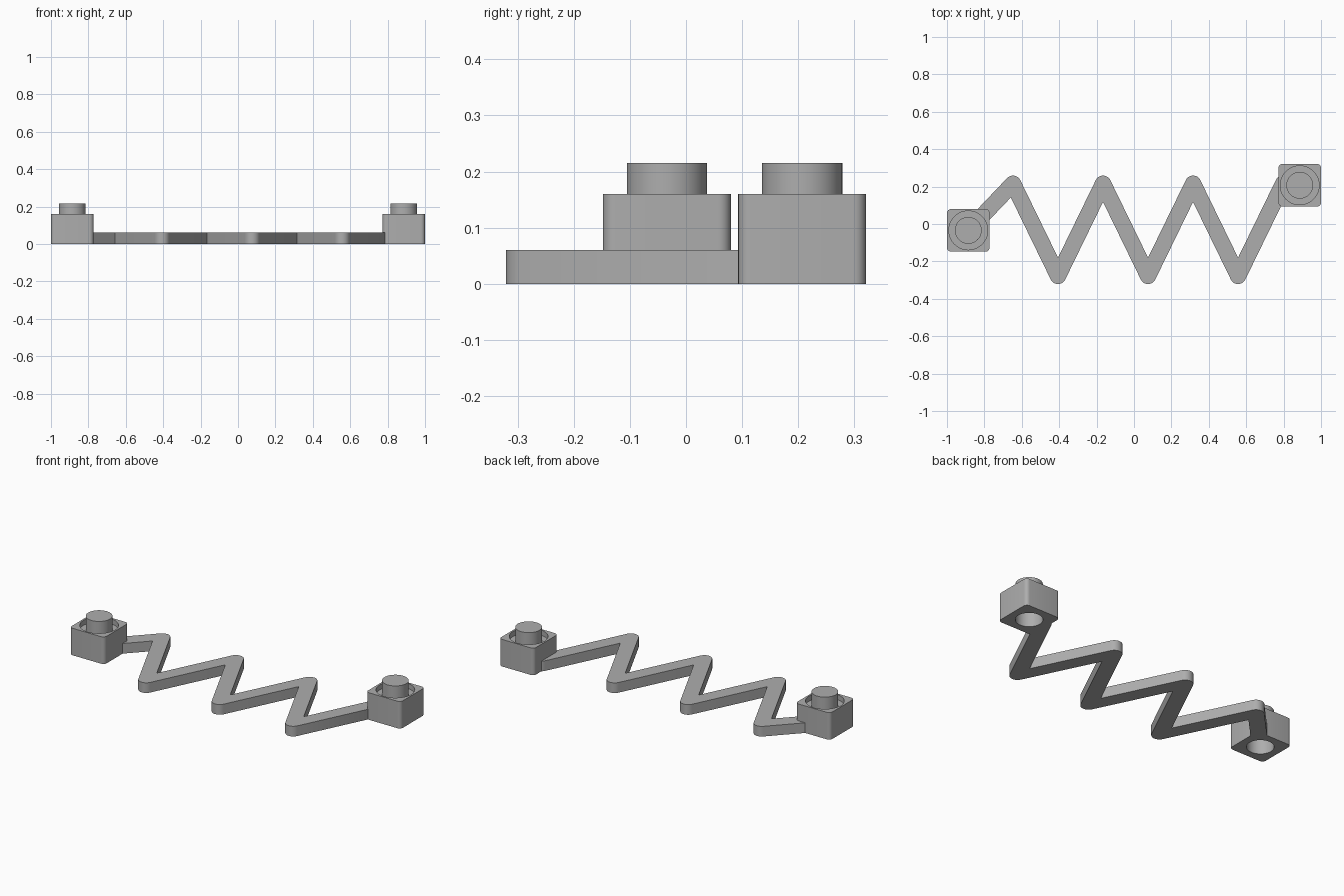
import bpy, bmesh, math
from mathutils import Vector

if "Cube" in bpy.data.objects:
    bpy.data.objects.remove(bpy.data.objects["Cube"])

grey = bpy.data.materials.new("plain grey")
grey.diffuse_color = (0.42, 0.42, 0.42, 1)
grey.use_nodes = True
grey.node_tree.nodes["Principled BSDF"].inputs["Base Color"].default_value = grey.diffuse_color


def prism(name, pts, z0, z1, clip_x=None):
    """Extrude a flat outline from z0 to z1, optionally trimmed at x = clip_x."""
    bm = bmesh.new()
    bm.faces.new([bm.verts.new((x, y, z0)) for x, y in pts])
    if clip_x is not None:
        bmesh.ops.bisect_plane(bm, geom=bm.verts[:] + bm.edges[:] + bm.faces[:],
                               plane_co=(clip_x, 0, 0), plane_no=(1, 0, 0), clear_outer=True)
    ext = bmesh.ops.extrude_face_region(bm, geom=bm.faces[:], use_keep_orig=True)
    for v in ext["geom"]:
        if isinstance(v, bmesh.types.BMVert):
            v.co.z = z1
    bmesh.ops.recalc_face_normals(bm, faces=bm.faces[:])
    me = bpy.data.meshes.new(name)
    bm.to_mesh(me)
    bm.free()
    me.materials.append(grey)
    ob = bpy.data.objects.new(name, me)
    bpy.context.collection.objects.link(ob)
    return ob


def arc(c, r, a0, a1, n):
    return [(c[0] + r * math.cos(a0 + (a1 - a0) * i / n),
             c[1] + r * math.sin(a0 + (a1 - a0) * i / n)) for i in range(n + 1)]


def circle(c, r, n=48):
    return arc(c, r, 0, math.tau, n)[:-1]


def smooth(ob):
    bpy.ops.object.select_all(action='DESELECT')
    ob.select_set(True)
    bpy.context.view_layer.objects.active = ob
    bpy.ops.object.shade_smooth_by_angle(angle=math.radians(30))


def cut(ob, cutter):
    m = ob.modifiers.new("cut", 'BOOLEAN')
    m.operation, m.solver, m.object = 'DIFFERENCE', 'EXACT', cutter
    bpy.context.view_layer.objects.active = ob
    bpy.ops.object.modifier_apply(modifier=m.name)
    bpy.data.objects.remove(cutter)


# End blocks: rounded square, ring groove on top, socket below, stud above
def connector(side, c):
    h, r = 0.114, 0.022
    pts = []
    for k, (sx, sy) in enumerate([(1, 1), (-1, 1), (-1, -1), (1, -1)]):
        corner = (c[0] + sx * (h - r), c[1] + sy * (h - r))
        pts += arc(corner, r, k * math.pi / 2, (k + 1) * math.pi / 2, 6)
    block = prism(side + "_block", pts, 0, 0.16)
    cut(block, prism("groove_cutter", circle(c, 0.104), 0.13, 0.3))
    cut(block, prism("socket_cutter", circle(c, 0.072), -0.1, 0.1))
    smooth(block)
    smooth(prism(side + "_stud", circle(c, 0.0715), 0.12, 0.215))


connector("left", (-0.886, -0.034))
connector("right", (0.886, 0.207))

# Zigzag strip: rounded outer bends and sharp inner bends
R = 0.043
path = [Vector((-0.814, 0.041))]
path += [Vector((-0.647 + 0.2407 * i, 0.216 if i % 2 == 0 else -0.278)) for i in range(7)]
left, right = [], []
for i, p in enumerate(path):
    d0 = (p - path[i - 1]).normalized() if i else None
    d1 = (path[i + 1] - p).normalized() if i + 1 < len(path) else None
    if d0 is None:
        n = Vector((-d1.y, d1.x)) * R
        left.append(tuple(p + n))
        right.append(tuple(p - n))
    elif d1 is None:
        a = math.atan2(d0.y, d0.x)
        left += arc(p, R, a + math.pi / 2, a - math.pi / 2, 16)
    else:
        a0, a1 = math.atan2(d0.y, d0.x), math.atan2(d1.y, d1.x)
        s = 1 if a1 < a0 else -1          # outer side of the bend
        bend = arc(p, R, a0 + s * math.pi / 2, a1 + s * math.pi / 2, 12)
        m = (d1 - d0).normalized()
        inner = tuple(p + m * R / abs(m.x * d0.y - m.y * d0.x))
        if s > 0:
            left += bend
            right.append(inner)
        else:
            right += bend
            left.append(inner)
smooth(prism("zigzag_strip", left + right[::-1], 0, 0.06, clip_x=0.8))
